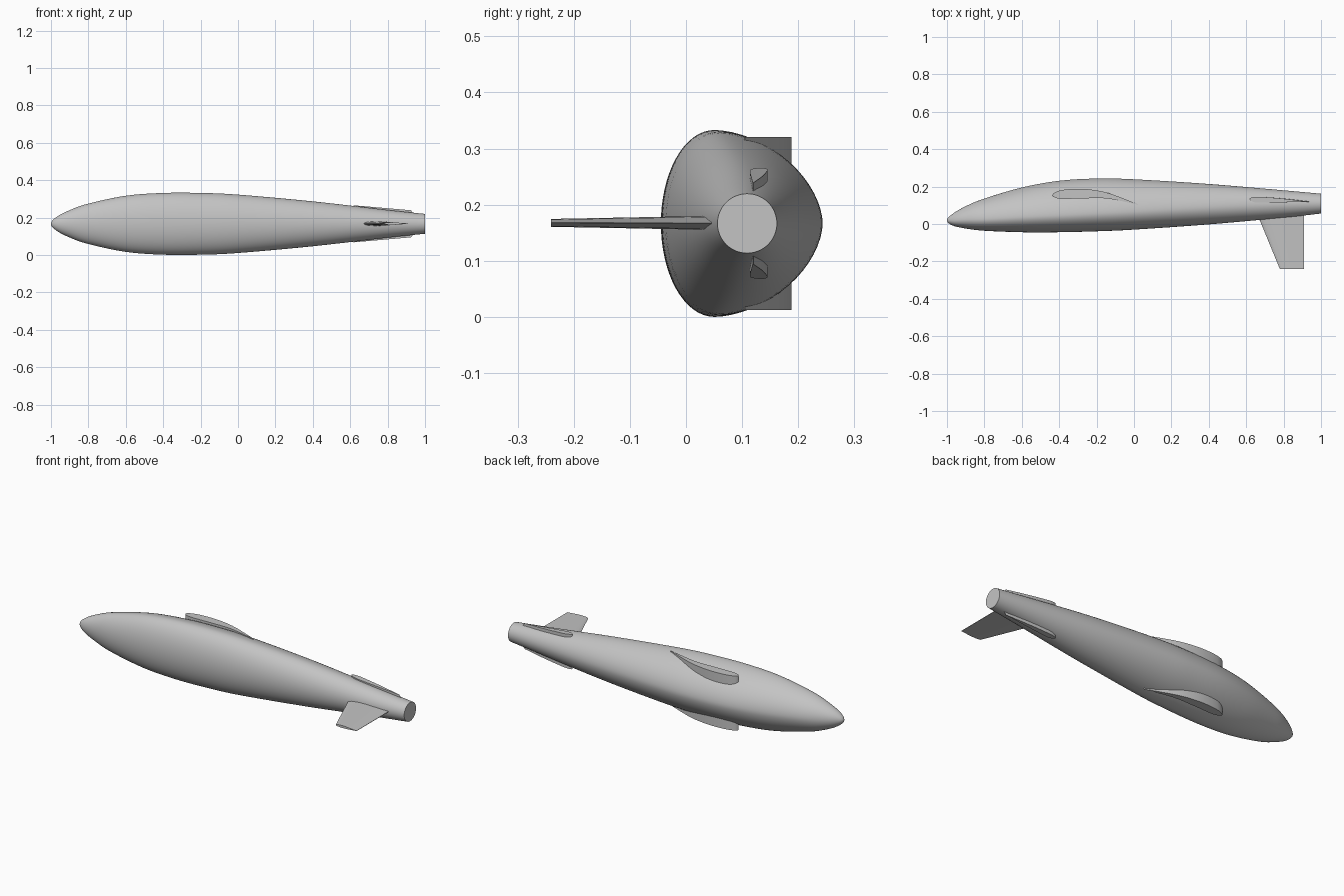
import bpy, bmesh, math

cube = bpy.data.objects.get("Cube")
if cube:
    bpy.data.objects.remove(cube, do_unlink=True)

MID = 0.1665  # height of the symmetry plane

grey = bpy.data.materials.new("plain grey")
grey.use_nodes = True
grey.diffuse_color = (0.55, 0.55, 0.55, 1)
grey.node_tree.nodes["Principled BSDF"].inputs["Base Color"].default_value = (0.55, 0.55, 0.55, 1)


def spline(points, steps, before=None):
    """Catmull-Rom curve through tuples of any length."""
    def beyond(a, b):
        return tuple(2 * p - q for p, q in zip(a, b))
    pts = [before or beyond(points[0], points[1])] + points + [beyond(points[-1], points[-2])]
    out = []
    for a, b, c, d in zip(pts, pts[1:], pts[2:], pts[3:]):
        for i in range(steps):
            t = i / steps
            out.append(tuple(q + 0.5 * t * (r - p + t * (2 * p - 5 * q + 4 * r - s + t * (3 * (q - r) + s - p)))
                             for p, q, r, s in zip(a, b, c, d)))
    return out + [points[-1]]


def loft(name, rings):
    """Skin a row of equal rings and close both ends."""
    bm = bmesh.new()
    loops = [[bm.verts.new(p) for p in ring] for ring in rings]
    n = len(loops[0])
    for a, b in zip(loops, loops[1:]):
        for i in range(n):
            j = (i + 1) % n
            bm.faces.new((a[i], a[j], b[j], b[i]))
    bm.faces.new(loops[0])
    bm.faces.new(loops[-1])
    bmesh.ops.remove_doubles(bm, verts=bm.verts, dist=1e-6)
    bmesh.ops.recalc_face_normals(bm, faces=bm.faces)
    mesh = bpy.data.meshes.new(name)
    bm.to_mesh(mesh)
    bm.free()
    mesh.materials.append(grey)
    obj = bpy.data.objects.new(name, mesh)
    bpy.context.collection.objects.link(obj)
    bpy.ops.object.select_all(action='DESELECT')
    obj.select_set(True)
    bpy.context.view_layer.objects.active = obj
    bpy.ops.object.shade_smooth_by_angle(angle=math.radians(35))
    return obj


def body_ring(x, low, high, half, wide, power, n=64):
    """Egg-shaped section, widest at the given fraction between low and high."""
    centre = low + (high - low) * wide
    ring = []
    for i in range(n):
        a = math.tau * i / n
        c, s = math.cos(a), math.sin(a)
        e = 2 / power if c > 0 else 1
        reach = high - centre if c > 0 else centre - low
        ring.append((x, centre + math.copysign(abs(c) ** e, c) * reach,
                     MID + math.copysign(abs(s) ** e, s) * half))
    return ring


# Fuselage: x, low y, high y, half width, widest fraction, roundness
stations = [
    (-1, 0.018, 0.02, 0.001, 0.45, 2), (-0.97, -0.008, 0.054, 0.037, 0.43, 2),
    (-0.9, -0.024, 0.095, 0.073, 0.4, 1.95), (-0.8, -0.036, 0.136, 0.108, 0.36, 1.85),
    (-0.6, -0.044, 0.195, 0.15, 0.34, 1.78), (-0.4, -0.044, 0.231, 0.165, 0.33, 1.75),
    (-0.2, -0.039, 0.243, 0.165, 0.34, 1.75), (0, -0.03, 0.239, 0.156, 0.36, 1.78),
    (0.4, -0.002, 0.214, 0.12, 0.42, 1.86), (0.8, 0.034, 0.18, 0.074, 0.48, 1.96),
    (1, 0.056, 0.162, 0.053, 0.5, 2)]
tip, nxt = stations[0], stations[1]
mirrored = (nxt[0], nxt[2], nxt[1], -nxt[3], nxt[4], nxt[5])
loft("fuselage", [body_ring(*s) for s in spline(stations, 6, mirrored)])

# Wing stubs and tail stubs on both sides
wing = spline([(0.024, 0.105), (-0.13, 0.163), (-0.23, 0.184), (-0.318, 0.188), (-0.4, 0.178),
               (-0.436, 0.155), (-0.398, 0.135), (-0.27, 0.137), (-0.14, 0.136), (0.022, 0.103)], 4)
tail = spline([(0.97, 0.12), (0.83, 0.135), (0.72, 0.143), (0.65, 0.145), (0.617, 0.134),
               (0.65, 0.116), (0.72, 0.114), (0.83, 0.116), (0.97, 0.119)], 4)
for side, sign in (("upper", 1), ("lower", -1)):
    loft(side + "_wing_stub", [[(x, y, MID + sign * h) for x, y in wing] for h in (0.04, 0.154)])
    loft(side + "_tail_stub", [
        [(x, y, MID + sign * 0.02) for x, y in tail],
        [(0.617 + (x - 0.617) * 0.87, y, MID + sign * (0.099 - 0.075 * (x - 0.617))) for x, y in tail]])

# Fin: thin tapered aerofoil, swept leading edge and straight trailing edge
half_foil = [(1, 0.1), (0.75, 0.45), (0.5, 0.85), (0.28, 1), (0.1, 0.75), (0.03, 0.4)]
foil = half_foil + [(0, 0)] + [(u, -v) for u, v in reversed(half_foil)]
loft("fin", [[(lead + (0.91 - lead) * u, y, MID + 0.001 + half * v) for u, v in foil]
             for lead, y, half in ((0.662, 0.045, 0.0125), (0.78, -0.241, 0.007))])
